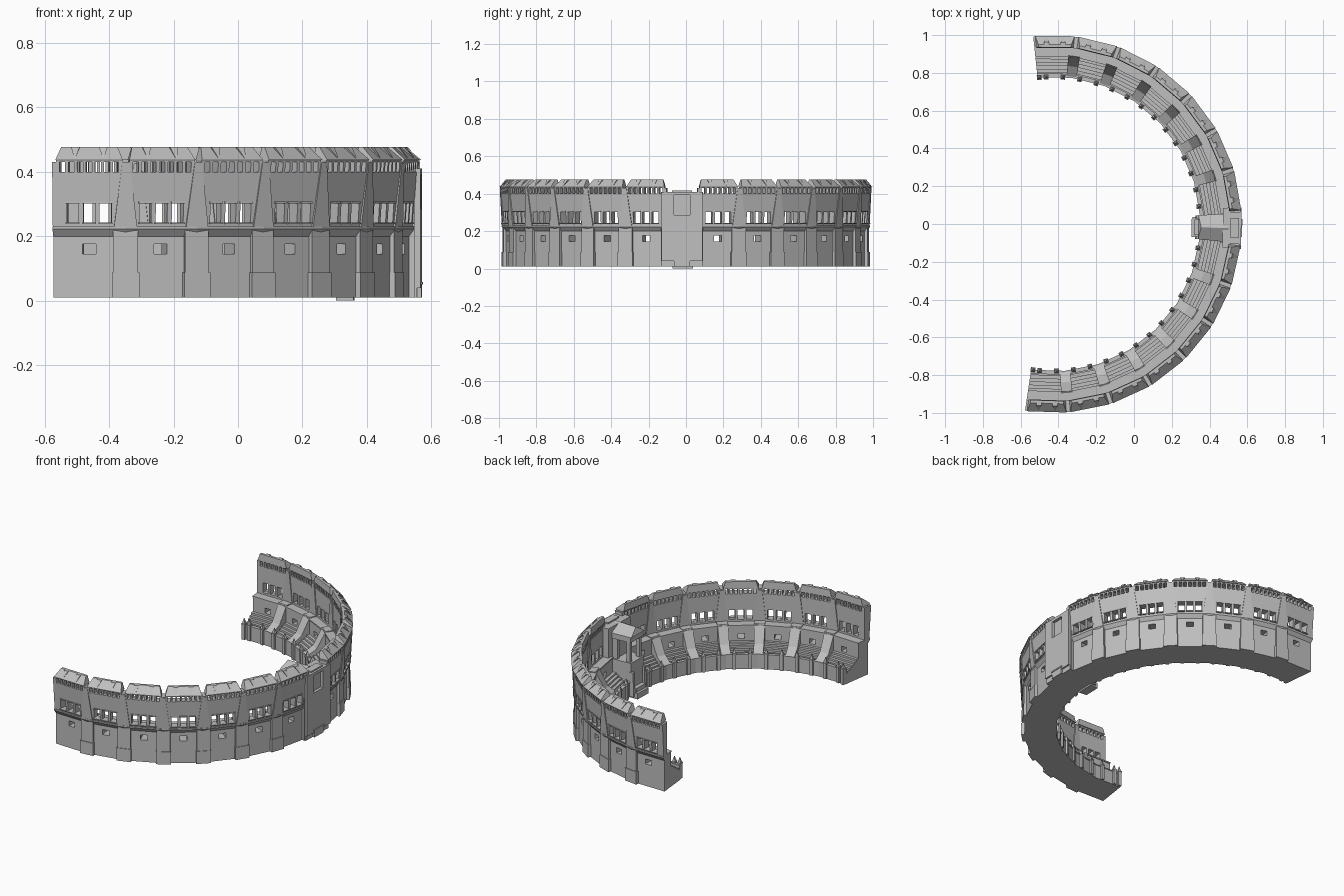
import bpy, bmesh, math

old = bpy.data.objects.get("Cube")
if old:
    bpy.data.objects.remove(old, do_unlink=True)

stone = bpy.data.materials.new("grey stone")
stone.use_nodes = True
GREY = (0.52, 0.52, 0.52, 1)
stone.diffuse_color = GREY
stone.node_tree.nodes["Principled BSDF"].inputs["Base Color"].default_value = GREY

CX, TURN = -0.43, -1.25          # arc centre and slight turn of the whole ring
PITCH, FIRST, BAYS = 13.2, 11.4, 7
HALF = math.tan(math.radians(PITCH / 2))
GATE = math.tan(math.radians(FIRST - PITCH / 2))
bays = [s * (FIRST + PITCH * k) for s in (-1, 1) for k in range(BAYS)]
joints = [s * (FIRST + PITCH * (k + 0.5)) for s in (-1, 1) for k in range(BAYS - 1)]
sectors = [(a, HALF) for a in bays] + [(0, GATE)]
parts = {}


def place(angle, u, r, z):
    """Point at radius r; u is the sideways slope within the flat sector."""
    a = math.radians(angle + TURN)
    t = u * r
    return (CX + r * math.cos(a) - t * math.sin(a), r * math.sin(a) + t * math.cos(a), z)


def solid(part, angle, low, high):
    """Six-sided block between two rectangles (u0, u1, r0, r1, z)."""
    bm = parts.setdefault(part, bmesh.new())
    rings = []
    for u0, u1, r0, r1, z in (low, high):
        rings.append([bm.verts.new(place(angle, u, r, z))
                      for u, r in ((u0, r0), (u0, r1), (u1, r1), (u1, r0))])
    a, b = rings
    bm.faces.new(a)
    bm.faces.new(b[::-1])
    for i in range(4):
        j = (i + 1) % 4
        bm.faces.new((a[j], a[i], b[i], b[j]))


def block(part, angle, half, r0, r1, z0, z1):
    solid(part, angle, (-half, half, r0, r1, z0), (-half, half, r0, r1, z1))


def face_r(z):
    """Outer face of the upper wall leans outward."""
    return 0.976 + 0.07 * (z - 0.225)


def upper(angle, u0, u1, z0, z1):
    solid("upper_wall", angle, (u0, u1, 0.938, face_r(z0), z0), (u0, u1, 0.938, face_r(z1), z1))


def piers(build, count, width, pitch):
    """Solid pieces left between a row of openings."""
    edges = [-HALF]
    for i in range(count):
        c = (i - (count - 1) / 2) * pitch
        edges += [c - width / 2, c + width / 2]
    edges.append(HALF)
    for u0, u1 in zip(edges[::2], edges[1::2]):
        build(u0, u1)


for a in bays:
    # lower wall with one small window
    lower = lambda u0, u1, z0, z1: solid("lower_wall", a, (u0, u1, 0.89, 0.966, z0), (u0, u1, 0.89, 0.966, z1))
    lower(-HALF, HALF, 0.01, 0.145)
    piers(lambda u0, u1: lower(u0, u1, 0.145, 0.176), 1, 0.042, 0)
    lower(-HALF, HALF, 0.176, 0.225)
    # sloping string course under the upper storey
    solid("string_course", a, (-HALF, HALF, 0.9, 0.966, 0.2), (-HALF, HALF, 0.9, 0.982, 0.222))
    block("string_course", a, HALF, 0.885, 0.982, 0.222, 0.23)
    # upper wall with three windows and a row of small openings
    upper(a, -HALF, HALF, 0.225, 0.242)
    piers(lambda u0, u1: upper(a, u0, u1, 0.242, 0.302), 3, 0.037, 0.052)
    upper(a, -HALF, HALF, 0.302, 0.4)
    piers(lambda u0, u1: upper(a, u0, u1, 0.4, 0.43), 7, 0.018, 0.028)
    upper(a, -HALF * 0.9, HALF * 0.9, 0.43, 0.44)
    # window sills and lintels
    for c in (-0.052, 0, 0.052):
        for z in (0.238, 0.302):
            solid("window_trim", a, (c - 0.022, c + 0.022, 0.96, 0.986, z), (c - 0.022, c + 0.022, 0.96, 0.986, z + 0.005))
    # hipped roof with two small wedges on its slope
    solid("roof", a, (-0.105, 0.105, 0.932, 0.995, 0.437), (-0.092, 0.092, 0.935, 0.95, 0.477))
    for c in (-0.045, 0.045):
        solid("roof_wedge", a, (c - 0.002, c + 0.002, 0.945, 0.99, 0.443), (c - 0.014, c + 0.014, 0.945, 0.962, 0.477))

for a in joints:
    # outer buttress: plinth, shaft and tapering upper strip
    block("buttress", a, 0.043, 0.9, 0.986, 0.01, 0.088)
    block("buttress", a, 0.039, 0.9, 0.982, 0.088, 0.225)
    solid("buttress", a, (-0.037, 0.037, 0.937, 0.985, 0.225), (-0.012, 0.012, 0.937, 0.998, 0.425))
    # inner rib sloping down across the steps
    solid("inner_rib", a, (-0.034, 0.034, 0.785, 0.94, 0.01), (-0.034, 0.034, 0.785, 0.94, 0.1))
    solid("inner_rib", a, (-0.034, 0.034, 0.785, 0.94, 0.1), (-0.034, 0.034, 0.84, 0.94, 0.135))
    solid("inner_rib", a, (-0.034, 0.034, 0.84, 0.94, 0.135), (-0.034, 0.034, 0.895, 0.94, 0.235))

STEPS = 5
for a, half in sectors:
    # floor, stepped seating and low inner parapet
    block("floor", a, half, 0.785, 0.93, 0.01, 0.075)
    for i in range(STEPS):
        block("steps", a, half, 0.8 + 0.018 * i, 0.9, 0.07, 0.085 + 0.012 * i)
    block("parapet", a, half, 0.778, 0.793, 0.01, 0.095)
    block("parapet", a, half, 0.775, 0.796, 0.095, 0.101)

# pointed posts along the parapet
post_angles = [a + d * PITCH for a in bays for d in (-0.25, 0.25)]
post_angles += [s * (FIRST + PITCH * (BAYS - 0.5) - 0.7) for s in (-1, 1)]
for a in post_angles:
    block("parapet_post", a, 0.013, 0.768, 0.79, 0.012, 0.108)
    block("parapet_post", a, 0.016, 0.766, 0.792, 0.104, 0.11)
    solid("parapet_post", a, (-0.012, 0.012, 0.77, 0.789, 0.11), (-0.001, 0.001, 0.778, 0.781, 0.142))

# gate wall with a high niche and a small doorway
block("gate_wall", 0, 0.115, 0.9, 0.98, 0.01, 0.41)
block("gate_wall", 0, 0.11, 0.95, 0.988, 0.01, 0.04)
block("gate_wall", 0, 0.11, 0.95, 0.998, 0.04, 0.285)
block("gate_wall", 0, 0.11, 0.95, 0.998, 0.392, 0.41)
for s in (-1, 1):
    u = sorted((s * 0.043, s * 0.11))
    solid("gate_wall", 0, (*u, 0.95, 0.998, 0.285), (*u, 0.95, 0.998, 0.392))
block("gate_door", 0, 0.043, 0.96, 1.0, 0.01, 0.05)
block("gate_door", 0, 0.048, 0.96, 1.003, 0.05, 0.058)
block("gate_cap", 0, 0.055, 0.94, 0.985, 0.41, 0.418)

# inner gate tower: base, open upper room on piers, gabled roof and landing
block("gate_tower", 0, 0.075, 0.775, 0.92, 0.01, 0.21)
for u0, u1 in ((-0.07, -0.045), (0.045, 0.07)):
    for r0, r1 in ((0.785, 0.81), (0.87, 0.92)):
        solid("gate_tower", 0, (u0, u1, r0, r1, 0.21), (u0, u1, r0, r1, 0.34))
block("gate_tower", 0, 0.045, 0.88, 0.91, 0.21, 0.34)
block("gate_tower", 0, 0.08, 0.775, 0.92, 0.205, 0.215)
block("gate_tower", 0, 0.078, 0.778, 0.92, 0.34, 0.375)
solid("tower_roof", 0, (-0.082, 0.082, 0.77, 0.93, 0.375), (-0.002, 0.002, 0.785, 0.93, 0.415))
block("gate_landing", 0, 0.07, 0.735, 0.79, 0.0, 0.035)
block("gate_landing", 0, 0.055, 0.75, 0.79, 0.035, 0.06)
for s in (-1, 1):
    u = sorted((s * 0.06, s * 0.082))
    solid("gate_landing", 0, (*u, 0.755, 0.785, 0.01), (*u, 0.76, 0.785, 0.16))

for name, bm in parts.items():
    bmesh.ops.recalc_face_normals(bm, faces=bm.faces)
    mesh = bpy.data.meshes.new(name)
    bm.to_mesh(mesh)
    bm.free()
    mesh.materials.append(stone)
    bpy.context.scene.collection.objects.link(bpy.data.objects.new(name, mesh))
